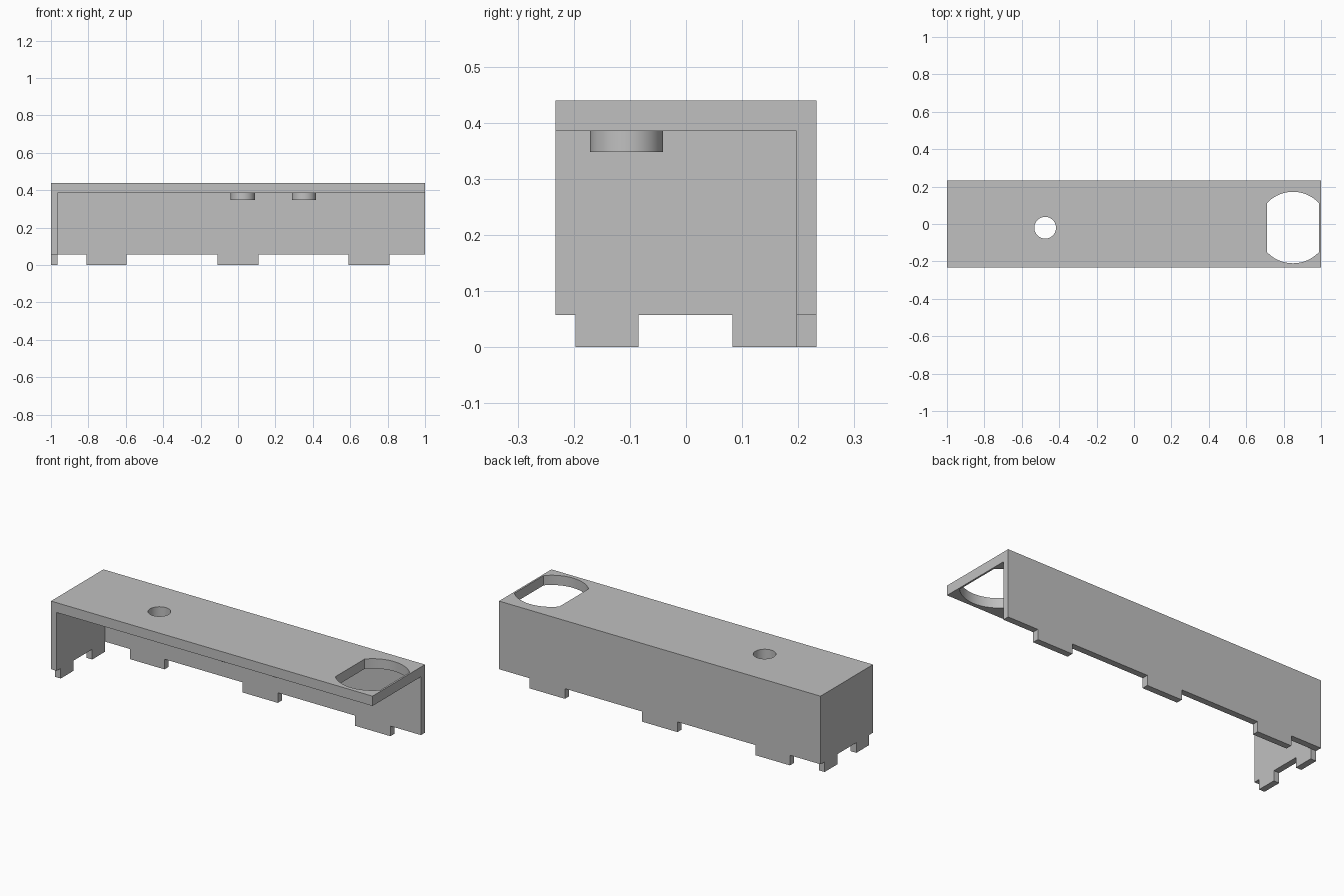
import bpy
import bmesh
import math

default = bpy.data.objects.get("Cube")
if default:
    bpy.data.objects.remove(default, do_unlink=True)

HALF_DEPTH, TOP = 0.233, 0.44
INNER_X, INNER_Y, CEILING = -0.965, 0.197, 0.385
TAB = 0.057          # height of the locating tabs
FAR = 1.2            # overshoot for cutters

grey = bpy.data.materials.new("plain grey")
grey.use_nodes = True
colour = (0.53, 0.53, 0.53, 1)
grey.diffuse_color = colour
grey.node_tree.nodes["Principled BSDF"].inputs["Base Color"].default_value = colour


def prism(name, outline, z0, z1):
    """Extrude a flat outline from z0 up to z1."""
    bm = bmesh.new()
    base = bm.faces.new([bm.verts.new((x, y, z0)) for x, y in outline])
    top = bmesh.ops.extrude_face_region(bm, geom=[base])["geom"]
    verts = [v for v in top if isinstance(v, bmesh.types.BMVert)]
    bmesh.ops.translate(bm, verts=verts, vec=(0, 0, z1 - z0))
    bmesh.ops.recalc_face_normals(bm, faces=bm.faces)
    mesh = bpy.data.meshes.new(name)
    bm.to_mesh(mesh)
    bm.free()
    mesh.materials.append(grey)
    obj = bpy.data.objects.new(name, mesh)
    bpy.context.collection.objects.link(obj)
    return obj


def box(name, x0, x1, y0, y1, z0, z1):
    return prism(name, [(x0, y0), (x1, y0), (x1, y1), (x0, y1)], z0, z1)


def arc(cx, cy, r, start, end, steps):
    angles = [math.radians(start + (end - start) * i / steps) for i in range(steps + 1)]
    return [(cx + r * math.cos(a), cy + r * math.sin(a)) for a in angles]


def circle(cx, cy, r, sides=48):
    return arc(cx, cy, r, 0, 360, sides)[:-1]


def activate(obj):
    bpy.ops.object.select_all(action="DESELECT")
    obj.select_set(True)
    bpy.context.view_layer.objects.active = obj


def cut(target, cutter):
    mod = target.modifiers.new("cut", "BOOLEAN")
    mod.operation, mod.solver, mod.object = "DIFFERENCE", "EXACT", cutter
    cutter.hide_render = True
    activate(target)
    bpy.ops.object.modifier_apply(modifier=mod.name)
    bpy.data.objects.remove(cutter, do_unlink=True)


# Cover: a block hollowed out, open at the front, left end and bottom
cover = box("cover", -1, 1, -HALF_DEPTH, HALF_DEPTH, 0, TOP)
cut(cover, box("cavity", INNER_X, FAR, -FAR, INNER_Y, -FAR, CEILING))

# Gaps between the tabs along the back wall
for x0, x1 in [(-FAR, -0.81), (-0.595, -0.11), (0.11, 0.59), (0.81, FAR)]:
    cut(cover, box("back_gap", x0, x1, INNER_Y, FAR, -FAR, TAB))

# Gaps between the tabs along the end wall
for y0, y1 in [(-FAR, -INNER_Y), (-0.085, 0.083)]:
    cut(cover, box("end_gap", -FAR, INNER_X, y0, y1, -FAR, TAB))

# Round hole and flat-sided round opening in the top
cut(cover, prism("round_hole", circle(-0.475, -0.02, 0.058), 0.3, 0.6))
radius, half_width = 0.191, 0.14
a = math.degrees(math.acos(half_width / radius))
opening = arc(0.85, -0.019, radius, a, 180 - a, 24) + arc(0.85, -0.019, radius, 180 + a, 360 - a, 24)
cut(cover, prism("opening", opening, 0.3, 0.6))

# Two short round pegs under the top
pegs = [prism(f"peg_{i + 1}", circle(x, -0.106, 0.065), 0.348, CEILING)
        for i, x in enumerate((0.026, 0.353))]

for obj in [cover] + pegs:
    activate(obj)
    bpy.ops.object.shade_smooth_by_angle(angle=math.radians(30))
